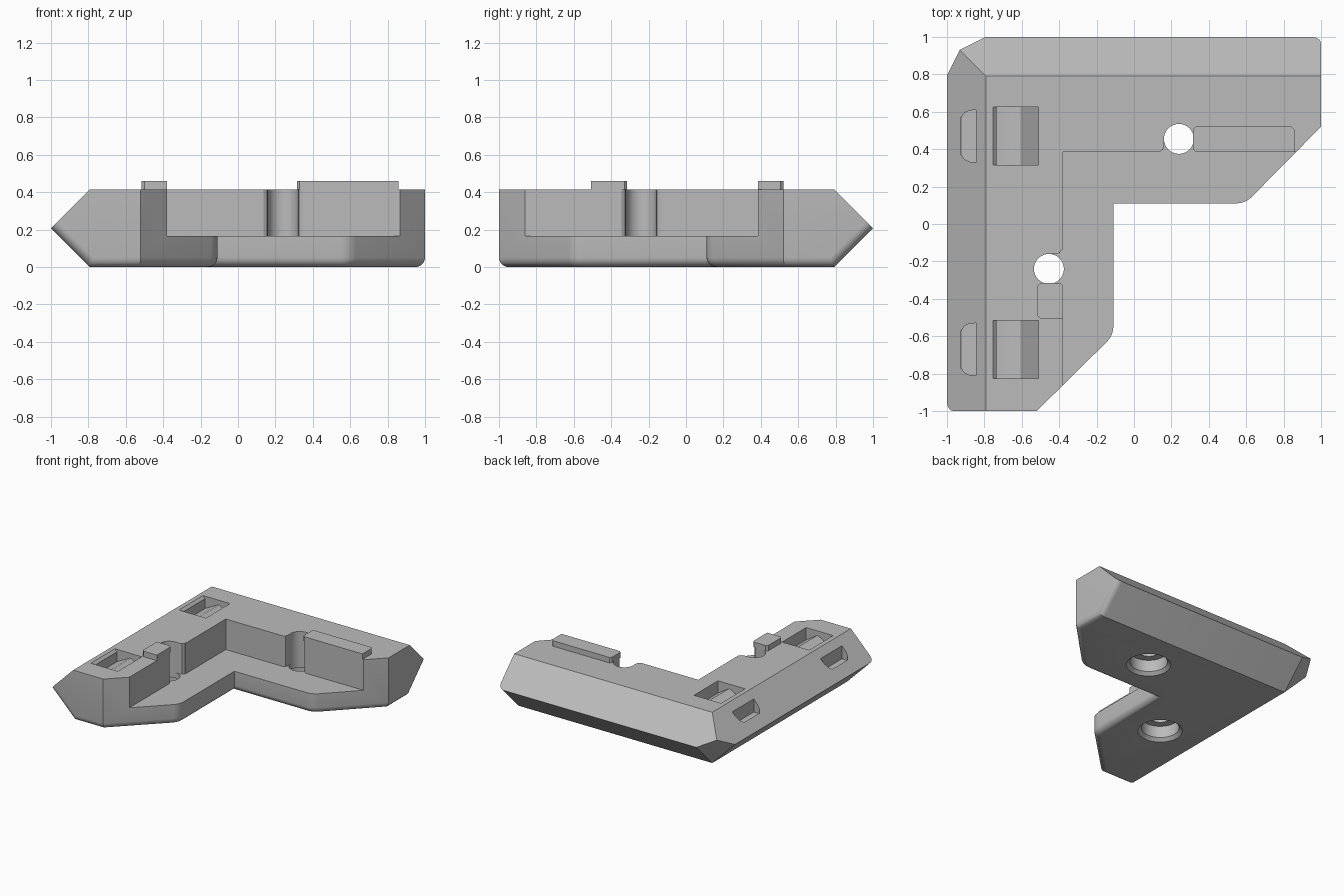
import bpy, bmesh, math
from mathutils import Vector

if "Cube" in bpy.data.objects:
    bpy.data.objects.remove(bpy.data.objects["Cube"], do_unlink=True)

H = 0.415            # body height
C = H / 2            # outer chamfer size
LEDGE = 0.165        # height of the inner ledge

grey = bpy.data.materials.new("plain grey")
grey.use_nodes = True
grey.diffuse_color = (0.5, 0.5, 0.5, 1)
grey.node_tree.nodes["Principled BSDF"].inputs["Base Color"].default_value = (0.5, 0.5, 0.5, 1)


def finish(bm, name):
    bmesh.ops.recalc_face_normals(bm, faces=bm.faces)
    mesh = bpy.data.meshes.new(name)
    bm.to_mesh(mesh)
    bm.free()
    mesh.materials.append(grey)
    obj = bpy.data.objects.new(name, mesh)
    bpy.context.collection.objects.link(obj)
    return obj


def prism_bm(points, low, high, along_y=False):
    """Extrude a flat outline along z, or an x-z outline along y."""
    bm = bmesh.new()
    place = (lambda p: (p[0], low, p[1])) if along_y else (lambda p: (p[0], p[1], low))
    face = bm.faces.new([bm.verts.new(place(p)) for p in points])
    out = bmesh.ops.extrude_face_region(bm, geom=[face])
    shift = Vector((0, high - low, 0)) if along_y else Vector((0, 0, high - low))
    bmesh.ops.translate(bm, vec=shift, verts=[g for g in out["geom"] if isinstance(g, bmesh.types.BMVert)])
    bmesh.ops.recalc_face_normals(bm, faces=bm.faces)
    return bm


def prism(name, *args, **kw):
    return finish(prism_bm(*args, **kw), name)


def cone(name, x, y, r1, r2, low, high):
    bm = bmesh.new()
    bmesh.ops.create_cone(bm, cap_ends=True, segments=40, radius1=r1, radius2=r2, depth=high - low)
    bmesh.ops.translate(bm, vec=(x, y, (low + high) / 2), verts=bm.verts)
    return finish(bm, name)


def mirror(points):
    """Swap the two arms of the corner across its diagonal."""
    return [(-y, -x) for x, y in points]


def clip(bm, point, normal):
    bmesh.ops.bisect_plane(bm, geom=bm.verts[:] + bm.edges[:] + bm.faces[:], dist=1e-5,
                           plane_co=point, plane_no=normal, clear_outer=True)
    bmesh.ops.holes_fill(bm, edges=[e for e in bm.edges if e.is_boundary], sides=0)
    bmesh.ops.remove_doubles(bm, verts=bm.verts, dist=1e-5)


# Corner-shaped body, with a rounded bend on the inside of each arm
bend = [(0.545 + 0.12 * math.sin(a), 0.23 - 0.12 * math.cos(a))
        for a in (math.radians(9 * i) for i in range(6))]
arm = [(-0.11, 0.11)] + bend + [(1, 0.52), (1, 1.3)]
other = mirror(arm[1:])
bm = prism_bm(arm + [(-1.3, 1.3)] + other[::-1], 0, H)

# Outer sides come to a ridge; the outer corner is sliced off from below
e = 1 - C
for side in ((-1, 0), (0, 1)):
    for z, up in ((H, 1), (0, -1)):
        clip(bm, (side[0] * e, side[1] * e, z), (side[0], side[1], up))
clip(bm, (-e, e, 0), (-1, 1, -1))

# Rounded lower edges on the ends and inner side
bm.normal_update()
rounded = []
for edge in bm.edges:
    a, b = (v.co for v in edge.verts)
    mid = (a + b) / 2
    at_base = max(a.z, b.z) < 0.001 and mid.x > -e + 0.001 and mid.y < e - 0.001
    at_end = any(abs(a[i] - s) + abs(b[i] - s) < 0.001 for i, s in ((0, 1), (1, -1)))
    low_slope = at_end and mid.z < C - 0.01 and abs(a.z - b.z) > 0.1 and (mid.x < -e or mid.y > e)
    if at_base or low_slope:
        rounded.append(edge)
bmesh.ops.bevel(bm, geom=rounded, offset=0.05, offset_type='OFFSET', segments=5,
                profile=0.5, affect='EDGES', clamp_overlap=True)
body = finish(bm, "corner_body")

# Step cut down to the ledge
cutters = [prism("ledge_cut", [(-0.38, 0.385), (2, 0.385), (2, -2), (-0.38, -2)], LEDGE, 1)]

# Screw holes with a flared groove in the wall and a wide recess underneath
hx, hy = 0.24, 0.455
flare = [(-0.08, hy), (-0.08, 0.415), (-0.086, 0.397), (-0.105, 0.384), (-0.105, 0.36)]
groove = [(hx + x, y) for x, y in flare] + [(hx - x, y) for x, y in flare[::-1]]
for x, y, outline in ((hx, hy, groove), (-hy, -hx, mirror(groove))):
    cutters += [
        prism("groove_cut", outline, LEDGE, 1),
        cone("hole_cut", x, y, 0.08, 0.08, -0.1, 1),
        cone("recess_cut", x, y, 0.14, 0.14, -0.1, 0.12),
        cone("rim_cut", x, y, 0.17, 0.14, -0.005, 0.025),
    ]

# Top pockets with a low central ridge, and slots in the outer slope
pocket = [(-0.735, H - 0.1), (-0.62, H - 0.04), (-0.607, H - 0.04), (-0.51, H - 0.1),
          (-0.51, 1), (-0.755, 1), (-0.755, H), (-0.735, H - 0.02)]
for y in (0.47, -0.67):
    cutters.append(prism("pocket_cut", pocket, y - 0.155, y + 0.155, along_y=True))
    half = [(-0.845, 0.14), (-0.88, 0.137), (-0.905, 0.125), (-0.925, 0.1)]
    slot = [(x, y + w) for x, w in half] + [(x, y - w) for x, w in half[::-1]]
    cutters.append(prism("slot_cut", slot, 0.255, 1))

bpy.context.view_layer.objects.active = body
for cutter in cutters:
    cutter.hide_render = True
    mod = body.modifiers.new("cut", 'BOOLEAN')
    mod.operation = 'DIFFERENCE'
    mod.solver = 'EXACT'
    mod.object = cutter
    bpy.ops.object.modifier_apply(modifier=mod.name)
    bpy.data.objects.remove(cutter, do_unlink=True)


# Raised tabs on top, with softened corners
def tab(name, x0, x1, y0, y1):
    r = 0.015
    pts = [(x0 + r, y0), (x1, y0), (x1, y1 - r), (x1 - r, y1), (x0 + r, y1), (x0, y1 - r), (x0, y0 + r)]
    return prism(name, pts, H, 0.46)


tabs = [tab("long_tab", 0.315, 0.857, 0.385, 0.52),
        tab("short_tab", -0.515, -0.38, -0.507, -0.315)]

bpy.ops.object.select_all(action='DESELECT')
for obj in [body] + tabs:
    obj.select_set(True)
bpy.ops.object.shade_smooth_by_angle(angle=math.radians(30))
